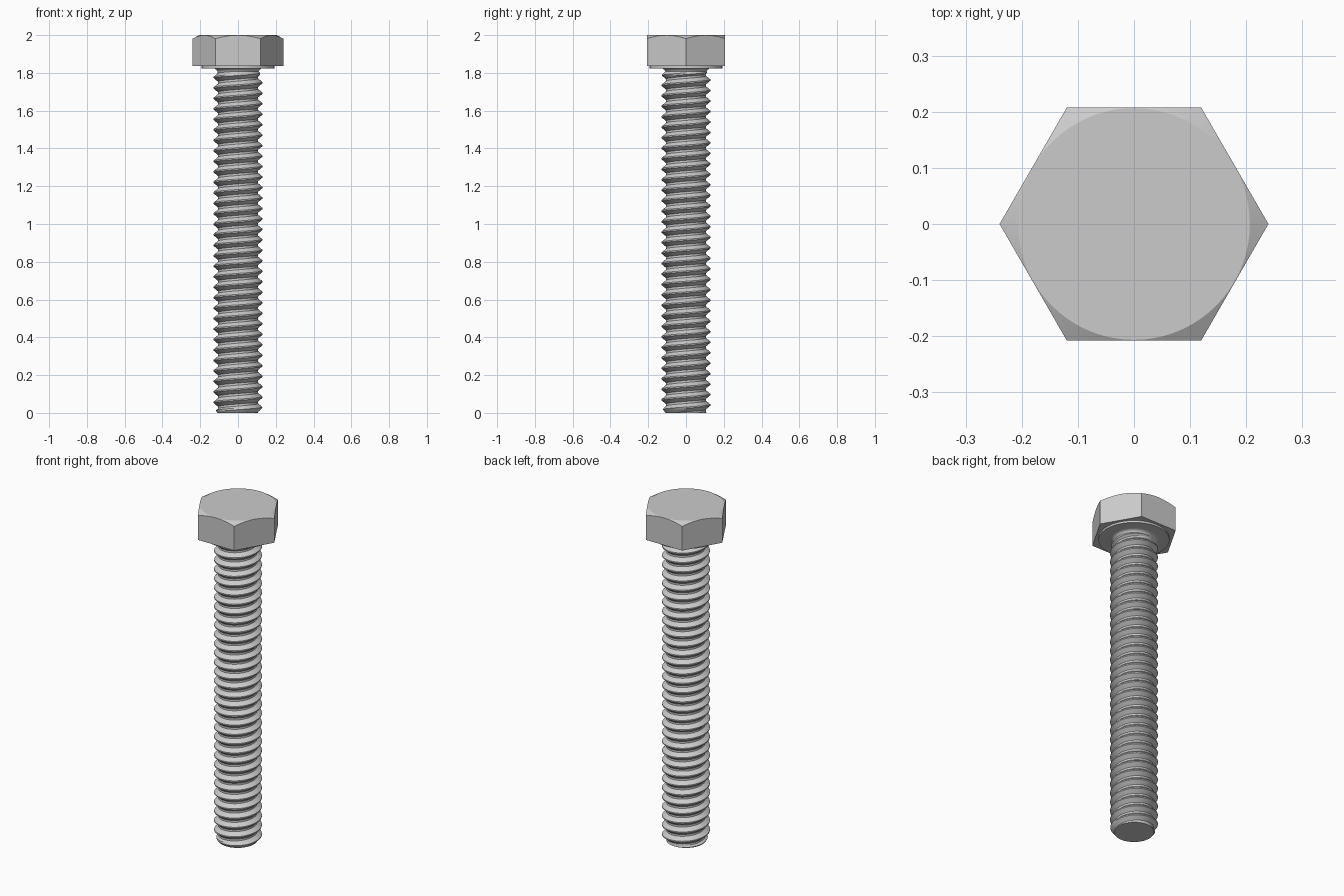
import bpy, bmesh
from math import pi, cos, sin, tan, radians, floor

if "Cube" in bpy.data.objects:
    bpy.data.objects.remove(bpy.data.objects["Cube"])

N = 72                      # steps around the axis
PITCH, R_ROOT, R_CREST = 0.0555, 0.106, 0.129
Z_END = 1.81
PHASE = 0.0


def finish(bm, name):
    bmesh.ops.remove_doubles(bm, verts=bm.verts, dist=1e-5)
    bmesh.ops.recalc_face_normals(bm, faces=bm.faces)
    me = bpy.data.meshes.new(name)
    bm.to_mesh(me)
    bm.free()
    ob = bpy.data.objects.new(name, me)
    bpy.context.collection.objects.link(ob)
    bpy.ops.object.select_all(action='DESELECT')
    bpy.context.view_layer.objects.active = ob
    ob.select_set(True)
    bpy.ops.object.shade_smooth_by_angle(angle=radians(25))
    return ob


def skin(name, rows, point):
    """Skin a grid: point(row, angle fraction) gives (radius, z); cap both ends."""
    bm = bmesh.new()
    grid = []
    for row in rows:
        ring = []
        for j in range(N + 1):
            r, z = point(row, j / N)
            a = 2 * pi * j / N
            ring.append(bm.verts.new((r * cos(a), r * sin(a), z)))
        grid.append(ring)
    for lo, hi in zip(grid, grid[1:]):
        for j in range(N):
            bm.faces.new((lo[j], lo[j + 1], hi[j + 1], hi[j]))
    bm.faces.new(grid[0][:N])
    bm.faces.new(grid[-1][:N])
    bmesh.ops.dissolve_degenerate(bm, dist=1e-6, edges=bm.edges)
    return finish(bm, name)


# Threaded shank: rows follow the helix and are trimmed at both ends
def thread_point(row, f):
    z = min(max(PITCH * (row + f + PHASE), 0), Z_END)
    t = (z / PITCH - f - PHASE) % 1.0
    d = abs(t - 0.5)                       # crest is centred at t = 0.5
    k = min(max((0.40 - d) / 0.34, 0), 1)
    r = R_ROOT + (R_CREST - R_ROOT) * k
    limit = min(0.108 + z * 0.8, R_ROOT + 0.002 + (Z_END - z) * 0.9)
    return min(r, max(limit, R_ROOT)), z


turns = floor(Z_END / PITCH) + 2
rows = [i + o for i in range(-2, turns) for o in (0.1, 0.275, 0.44, 0.56, 0.725, 0.9)]
skin("threaded_shank", rows, thread_point)

# Neck fillet and washer face under the head
collar = [(0.106, 1.79), (0.108, 1.80)]
collar += [(0.132 - 0.024 * cos(a), 1.80 + 0.024 * sin(a))
           for a in (pi / 8, pi / 4, 3 * pi / 8, pi / 2)]
collar += [(0.192, 1.824), (0.192, 1.84)]
skin("washer_face", collar, lambda rz, f: rz)

# Hexagonal head with a conical chamfer on its top corners
FLAT = 0.2075


def head_point(level, f):
    a = (2 * pi * f) % (pi / 3) - pi / 6
    r = FLAT / cos(a)
    if level == 0:
        return r, 1.836
    if level == 1:
        return r, 2.0 - (r - FLAT + 0.001) * tan(radians(30))
    return FLAT - 0.001, 2.0


skin("hex_head", (0, 1, 2), head_point)
